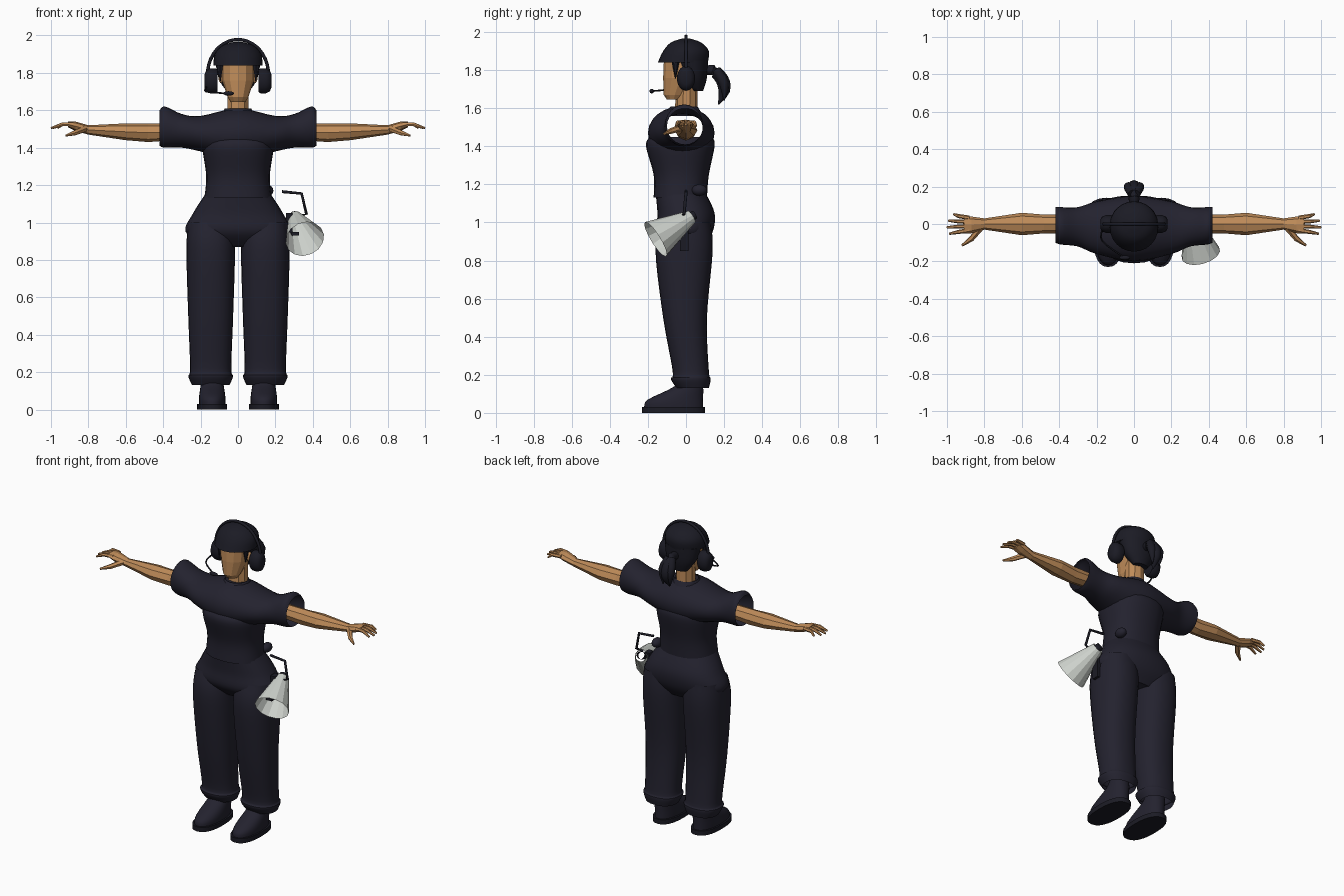
import bpy, bmesh, math
from mathutils import Vector

cube = bpy.data.objects.get("Cube")
if cube:
    bpy.data.objects.remove(cube, do_unlink=True)


def material(name, *rgb):
    mat = bpy.data.materials.new(name)
    mat.use_nodes = True
    mat.diffuse_color = (*rgb, 1)
    shader = mat.node_tree.nodes["Principled BSDF"]
    shader.inputs["Base Color"].default_value = (*rgb, 1)
    shader.inputs["Roughness"].default_value = 0.8
    return mat


CLOTH = material("dark navy cloth", .017, .016, .028)
BLACK = material("near black", .011, .011, .018)
SKIN = material("tan skin", .52, .26, .1)
GREY = material("pale grey", .62, .65, .61)


def build(name, rings, mat, caps=True, smooth=True, mirror=False):
    """Skin a list of point rings into one object."""
    bm = bmesh.new()
    loops = [[bm.verts.new(point) for point in ring] for ring in rings]
    for lower, upper in zip(loops, loops[1:]):
        for i in range(len(lower)):
            bm.faces.new((lower[i - 1], lower[i], upper[i], upper[i - 1]))
    if caps:
        bm.faces.new(loops[0])
        bm.faces.new(loops[-1])
    bmesh.ops.recalc_face_normals(bm, faces=bm.faces)
    mesh = bpy.data.meshes.new(name)
    bm.to_mesh(mesh)
    bm.free()
    mesh.materials.append(mat)
    part = bpy.data.objects.new(name, mesh)
    bpy.context.collection.objects.link(part)
    if smooth:
        bpy.ops.object.select_all(action="DESELECT")
        part.select_set(True)
        bpy.context.view_layer.objects.active = part
        bpy.ops.object.shade_smooth_by_angle(angle=math.radians(50))
    if mirror:
        part.modifiers.new("mirror", "MIRROR").use_mirror_merge = False
    return part


def circle(sides, power=2):
    """Unit circle, or a squarer superellipse for a higher power."""
    for i in range(sides):
        angle = math.tau * i / sides - math.pi / 2
        yield [math.copysign(abs(value) ** (2 / power), value)
               for value in (math.cos(angle), math.sin(angle))]


def spline(keys, steps):
    """Fill in sections along a smooth curve through the key sections."""
    filled = []
    last = len(keys) - 1
    for i in range(last):
        near = [keys[max(0, min(last, i + offset))] for offset in (-1, 0, 1, 2)]
        for step in range(steps):
            t = step / steps
            filled.append([b + t / 2 * (c - a + t * (2 * a - 5 * b + 4 * c - d
                                                     + t * (3 * (b - c) + d - a)))
                           for a, b, c, d in zip(*near)])
    return filled + [keys[last]]


def level(z, side, front, back):
    """Horizontal section: height, half width, front and back limits."""
    return z, side, front, back


def slab(x, front, back, low, high):
    """Upright section across the body at one x."""
    return x, front, back, low, high


def loft_up(name, mat, *levels, centre=0, sides=24, power=2, steps=1, **options):
    rings = [[(centre + side * c, (front + back + (back - front) * s) / 2, z)
              for c, s in circle(sides, power)]
             for z, side, front, back in spline(levels, steps)]
    return build(name, rings, mat, **options)


def loft_across(name, mat, *slabs, sides=24, steps=1, **options):
    rings = [[(x, (front + back + (back - front) * c) / 2, (low + high + (high - low) * s) / 2)
              for c, s in circle(sides)]
             for x, front, back, low, high in spline(slabs, steps)]
    return build(name, rings, mat, **options)


def tube(name, mat, *path, sides=10, steps=1, **options):
    """Round tube through points given as x, y, z, radius."""
    path = spline(path, steps)
    points = [Vector(key[:3]) for key in path]
    rings = []
    for i, point in enumerate(points):
        along = (points[min(i + 1, len(points) - 1)] - points[max(i - 1, 0)]).normalized()
        helper = Vector((0, 1, 0)) if abs(along.y) < 0.9 else Vector((1, 0, 0))
        across = along.cross(helper).normalized()
        other = along.cross(across)
        rings.append([point + path[i][3] * (across * c + other * s) for c, s in circle(sides)])
    return build(name, rings, mat, **options)


def ball(name, mat, centre, radii):
    bpy.ops.mesh.primitive_uv_sphere_add(segments=14, ring_count=8, location=centre)
    place_primitive(name, mat, radii)


def box(name, mat, centre, size):
    bpy.ops.mesh.primitive_cube_add(size=1, location=centre)
    place_primitive(name, mat, size)


def place_primitive(name, mat, scale):
    part = bpy.context.object
    part.name = name
    part.scale = scale
    part.data.materials.append(mat)
    bpy.ops.object.shade_smooth_by_angle(angle=math.radians(50))


# Shirt: hollow sleeves run across the shoulders, the torso hangs below
shoulder = [slab(x=0, front=-.2, back=.15, low=1.33, high=1.61),
            slab(x=.2, front=-.16, back=.12, low=1.38, high=1.57),
            slab(x=.3, front=-.12, back=.09, low=1.4, high=1.58),
            slab(x=.39, front=-.11, back=.09, low=1.4, high=1.62),
            slab(x=.42, front=-.1, back=.09, low=1.41, high=1.6)]
opposite = [(-x, *limits) for x, *limits in shoulder[:0:-1]]
loft_across("shirt_sleeves", CLOTH, *opposite, *shoulder, steps=4, caps=False)
loft_up("shirt_torso", CLOTH,
        level(z=1.13, side=.18, front=-.17, back=.11),
        level(z=1.25, side=.17, front=-.17, back=.12),
        level(z=1.4, side=.19, front=-.21, back=.15),
        level(z=1.45, side=.17, front=-.19, back=.14), power=2.3, steps=5, caps=False)
loft_up("collar", CLOTH,
        level(z=1.56, side=.1, front=-.12, back=.09),
        level(z=1.61, side=.07, front=-.08, back=.06), caps=False)
ball("shirt_knot", CLOTH, (.16, .07, 1.17), (.03, .04, .03))

# Trousers with bulging cuffs
loft_up("trouser_hips", CLOTH,
        level(z=.87, side=.17, front=-.08, back=.09),
        level(z=.95, side=.28, front=-.15, back=.14),
        level(z=1.05, side=.24, front=-.15, back=.15),
        level(z=1.16, side=.17, front=-.16, back=.1), power=2.3, steps=5)
loft_up("trouser_legs", CLOTH,
        level(z=.13, side=.1, front=-.05, back=.12),
        level(z=.18, side=.12, front=-.08, back=.13),
        level(z=.22, side=.11, front=-.07, back=.12),
        level(z=.5, side=.12, front=-.12, back=.11),
        level(z=.85, side=.13, front=-.16, back=.14),
        level(z=1, side=.12, front=-.13, back=.13),
        centre=.146, power=2.3, steps=5, mirror=True, caps=False)

# Shoes
loft_up("shoe_soles", BLACK,
        level(z=0, side=.08, front=-.23, back=.1),
        level(z=.03, side=.08, front=-.23, back=.1), centre=.138, power=2.4, mirror=True)
loft_up("shoe_uppers", CLOTH,
        level(z=.03, side=.07, front=-.22, back=.09),
        level(z=.07, side=.07, front=-.2, back=.09),
        level(z=.14, side=.06, front=-.06, back=.09),
        level(z=.2, side=.05, front=-.03, back=.08),
        centre=.138, power=2.2, steps=4, mirror=True)

# Arms and palms
loft_across("arms", SKIN,
            slab(x=.35, front=-.05, back=.05, low=1.44, high=1.53),
            slab(x=.48, front=-.05, back=.05, low=1.43, high=1.53),
            slab(x=.6, front=-.06, back=.06, low=1.44, high=1.53),
            slab(x=.8, front=-.03, back=.03, low=1.47, high=1.52),
            slab(x=.87, front=-.05, back=.04, low=1.49, high=1.54),
            slab(x=.91, front=-.05, back=.04, low=1.51, high=1.54),
            sides=8, smooth=False, mirror=True)

# Fingers fan out from index to little, the middle one longest
for i, finger in enumerate(("index", "middle", "ring", "little")):
    spread = i - 1.5
    tip = 1 - .01 * (spread + .4) ** 2
    root_y, tip_y = .022 * spread, .035 * spread
    tube(finger + "_fingers", SKIN, (.88, root_y, 1.525, .012),
         (.94, (root_y + tip_y) / 2, 1.525, .011), (tip, tip_y, 1.505, .006),
         sides=6, smooth=False, mirror=True)
tube("thumbs", SKIN, (.82, -.02, 1.5, .018), (.87, -.08, 1.48, .015),
     (.92, -.115, 1.465, .006), sides=6, smooth=False, mirror=True)

# Head
loft_up("neck", SKIN,
        level(z=1.56, side=.06, front=-.06, back=.06),
        level(z=1.74, side=.06, front=-.05, back=.06), sides=10, smooth=False)
loft_up("face", SKIN,
        level(z=1.645, side=.04, front=-.1, back=-.03),
        level(z=1.67, side=.055, front=-.117, back=0),
        level(z=1.76, side=.085, front=-.12, back=.06),
        level(z=1.88, side=.09, front=-.115, back=.08), sides=12, smooth=False)
ball("left_ear", SKIN, (.09, -.01, 1.775), (.015, .02, .03))
ball("right_ear", SKIN, (-.09, -.01, 1.775), (.015, .02, .03))

# Hair: flat-rimmed top, nape, side locks and tied tail
loft_up("hair_top", BLACK,
        level(z=1.84, side=.13, front=-.148, back=.115),
        level(z=1.9, side=.125, front=-.12, back=.12),
        level(z=1.945, side=.085, front=-.08, back=.08),
        level(z=1.966, side=.02, front=-.02, back=.02), steps=3)
loft_up("hair_back", BLACK,
        level(z=1.69, side=.05, front=.03, back=.09),
        level(z=1.76, side=.1, front=-.02, back=.11),
        level(z=1.85, side=.12, front=-.06, back=.115), steps=3)
tube("side_locks", BLACK, (.098, -.055, 1.85, .022), (.094, -.055, 1.755, .002),
     sides=6, mirror=True)
tube("ponytail", BLACK, (0, .09, 1.79, .02), (0, .14, 1.8, .03), (0, .19, 1.75, .035),
     (0, .2, 1.69, .03), (0, .17, 1.62, .003), steps=3)
tube("ponytail_strands", BLACK, (.01, .16, 1.8, .025), (.03, .2, 1.73, .025),
     (.025, .2, 1.64, .003), steps=3, mirror=True)

# Headset
arch = [math.pi * i / 20 for i in range(21)]
tube("headset_band", BLACK,
     *[(.163 * math.cos(a), 0, 1.79 + .188 * math.sin(a), .009) for a in arch], sides=8)
cup_profile = ((.11, .9), (.12, 1), (.15, 1), (.17, .85), (.18, .5))
build("ear_cups", [[(x, .048 * size * c, 1.757 + .066 * size * s) for c, s in circle(18)]
                   for x, size in cup_profile], BLACK, mirror=True)
tube("microphone_boom", BLACK, (-.165, -.02, 1.73, .005), (-.17, -.09, 1.7, .005),
     (-.05, -.18, 1.69, .005), sides=6, steps=4)
ball("microphone_foam", BLACK, (-.05, -.18, 1.69), (.03, .012, .012))

# Loudhailer hanging at the left hip
tube("horn", GREY, (.305, .03, 1.03, .036), (.357, -.16, .912, .106),
     sides=14, caps=False, smooth=False)
tube("horn_mouthpiece", BLACK, (.298, .045, 1.04, .024), (.31, .01, 1.02, .024), caps=False)
tube("horn_hook", BLACK, (.235, 0, 1.165, .008), (.34, 0, 1.155, .008),
     (.366, -.01, 1.045, .008), (.325, -.02, 1.035, .008), sides=8)
box("horn_trigger", BLACK, (.305, -.1, .94), (.04, .03, .02))
box("hip_pouch", BLACK, (.275, -.01, .95), (.035, .045, .2))
